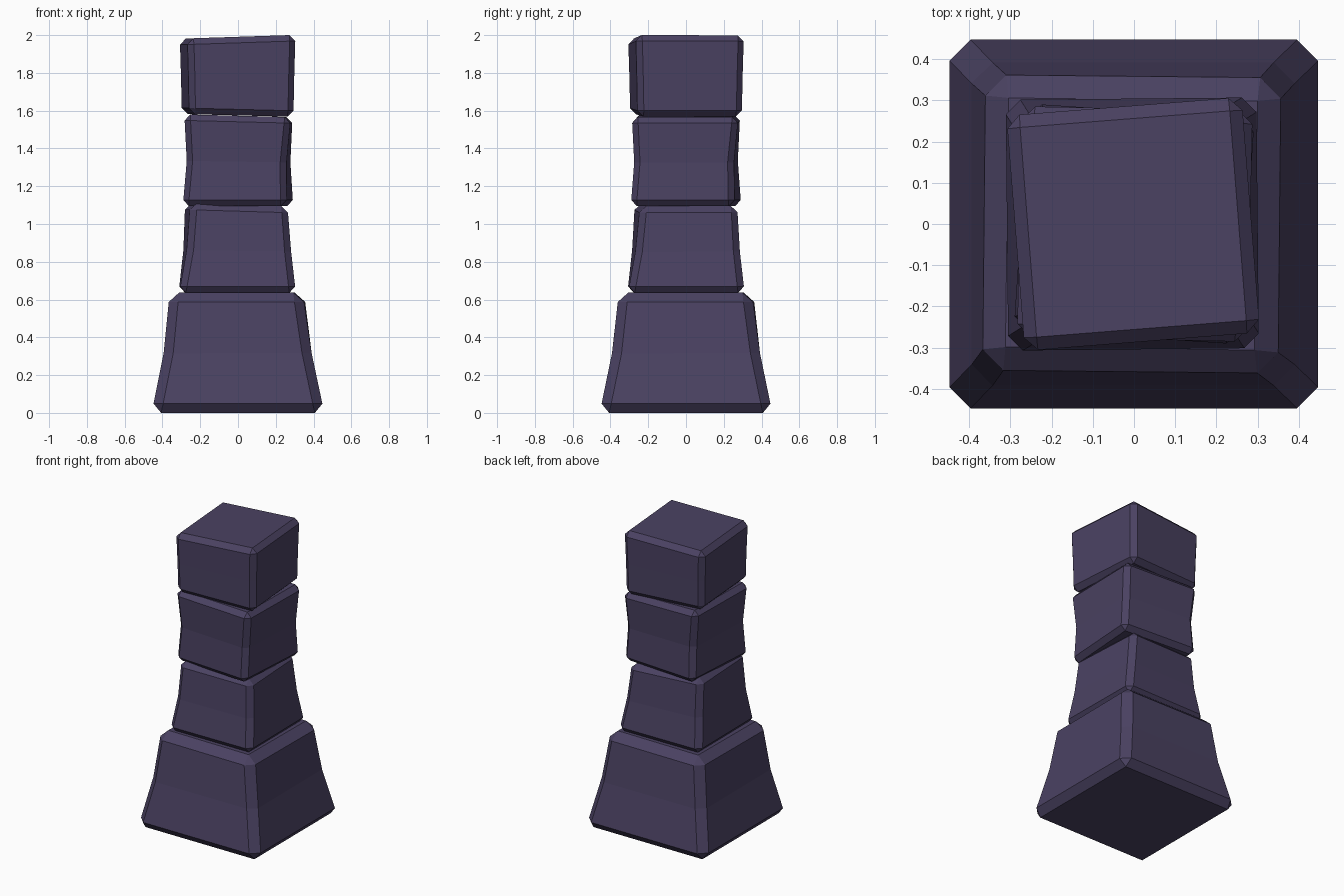
import bpy, bmesh, math

if "Cube" in bpy.data.objects:
    bpy.data.objects.remove(bpy.data.objects["Cube"])

stone = bpy.data.materials.new("dark purple stone")
stone.diffuse_color = (0.069, 0.054, 0.122, 1.0)
stone.use_nodes = True
stone.node_tree.nodes["Principled BSDF"].inputs["Base Color"].default_value = stone.diffuse_color


def block(name, rings, bevel):
    """Stack of square rings (z, half width, turn in degrees, slope along x, centre x)."""
    bm = bmesh.new()
    loops = []
    for z, h, turn, slope, cx in rings:
        loop = []
        for k in range(4):
            a = math.radians(turn + 45 + 90 * k)
            r = h * math.sqrt(2)
            x, y = r * math.cos(a), r * math.sin(a)
            loop.append(bm.verts.new((x + cx, y, z + slope * x)))
        loops.append(loop)
    bm.faces.new(loops[0][::-1])
    bm.faces.new(loops[-1])
    for lo, hi in zip(loops, loops[1:]):
        for k in range(4):
            n = (k + 1) % 4
            bm.faces.new((lo[k], lo[n], hi[n], hi[k]))
    bm.normal_update()
    # chamfer the outer edges, leaving the waist line untouched
    sharp = [e for e in bm.edges if e.calc_face_angle() > 0.6]
    bmesh.ops.bevel(bm, geom=sharp, offset=bevel, offset_type='OFFSET',
                    segments=1, profile=0.5, affect='EDGES', clamp_overlap=True)
    bmesh.ops.recalc_face_normals(bm, faces=bm.faces)
    me = bpy.data.meshes.new(name)
    bm.to_mesh(me)
    bm.free()
    me.materials.append(stone)
    ob = bpy.data.objects.new(name, me)
    bpy.context.collection.objects.link(ob)
    return ob


# flared foot
block("base_block", [(0.0, 0.457, 0, 0, 0), (0.32, 0.391, 0, 0, -0.002),
                     (0.637, 0.352, -0.7, 0, -0.006)], 0.05)

# three slightly twisted stones above it
block("lower_block", [(0.635, 0.309, 0.3, 0, -0.004), (0.86, 0.276, 2, -0.015, -0.004),
                      (1.103, 0.258, 3.5, -0.03, -0.009)], 0.035)
block("middle_block", [(1.095, 0.276, -4, 0, 0), (1.33, 0.264, -2.5, -0.015, 0.003),
                       (1.573, 0.282, -1, -0.025, 0.002)], 0.032)
block("top_block", [(1.575, 0.277, 4.5, -0.025, -0.002), (1.78, 0.281, 4.5, 0, -0.002),
                    (1.991, 0.287, 4.5, 0.033, -0.002)], 0.032)
